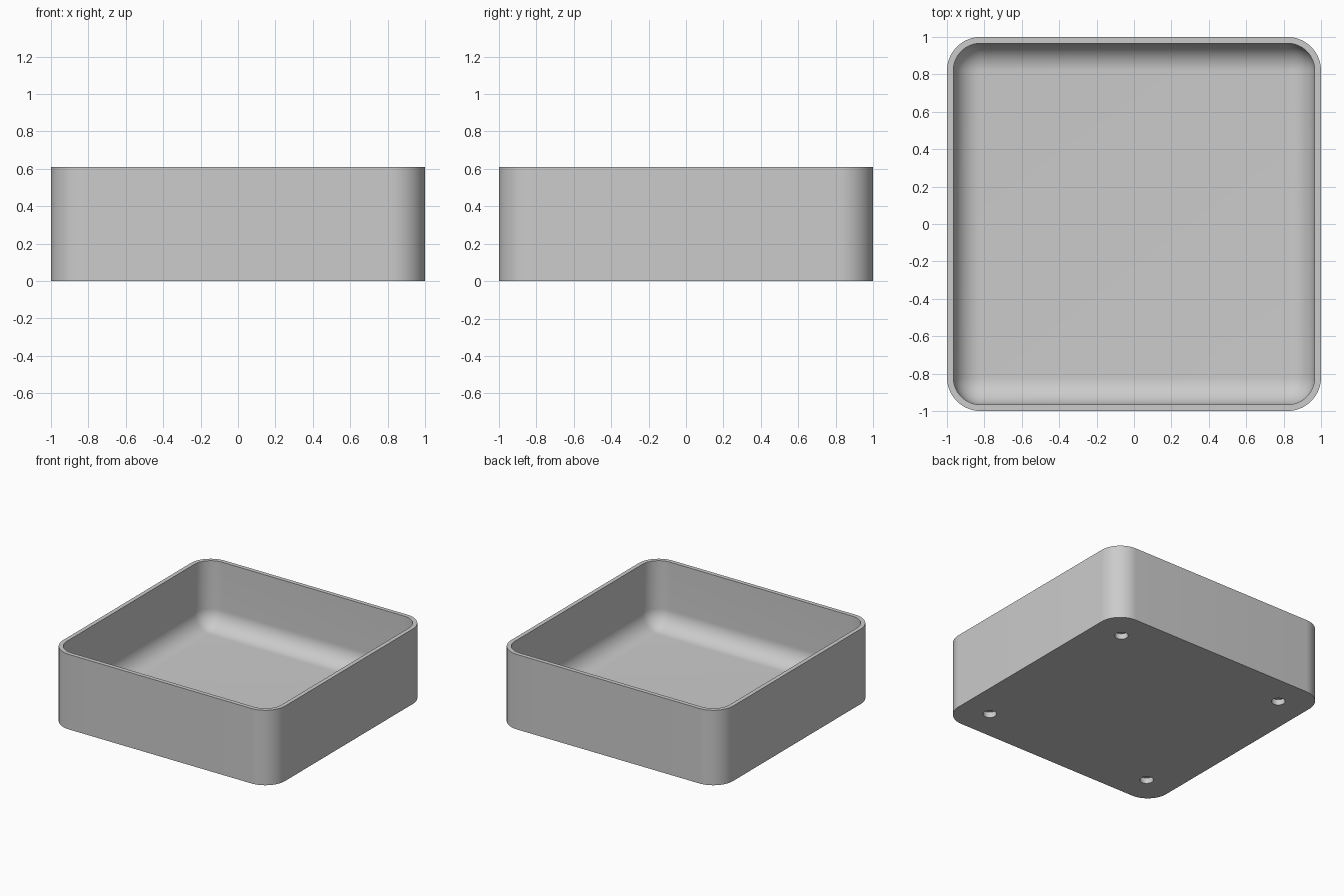
import bpy
import bmesh
from math import pi, sin, cos, radians
from mathutils import Matrix, Vector

cube = bpy.data.objects.get("Cube")
if cube:
    bpy.data.objects.remove(cube, do_unlink=True)

HEIGHT = 0.61
WALL = 0.034
CORNER = 0.18        # outer corner radius
FLOOR = 0.075        # floor thickness
FILLET = CORNER - WALL
ARC = 16             # segments per rounded corner

grey = bpy.data.materials.new("plain grey")
grey.use_nodes = True
colour = (0.6, 0.6, 0.6, 1)
grey.diffuse_color = colour
grey.node_tree.nodes["Principled BSDF"].inputs["Base Color"].default_value = colour


def ring(bm, inset, z):
    """Rounded square, inset from the outer wall."""
    r = max(CORNER - inset, 0.002)
    c = 1 - inset - r
    verts = []
    for q, (sx, sy) in enumerate([(1, 1), (-1, 1), (-1, -1), (1, -1)]):
        for i in range(ARC + 1):
            a = q * pi / 2 + i / ARC * pi / 2
            verts.append(bm.verts.new((sx * c + r * cos(a), sy * c + r * sin(a), z)))
    return verts


# Tray: outer wall, rim, inner wall and rounded transition to the floor
bm = bmesh.new()
profile = [(0, 0), (0, HEIGHT), (WALL, HEIGHT)]
for i in range(ARC + 1):
    a = i / ARC * pi / 2
    profile.append((WALL + FILLET * (1 - cos(a)), FLOOR + FILLET * (1 - sin(a))))
rings = [ring(bm, inset, z) for inset, z in profile]
for low, high in zip(rings, rings[1:]):
    n = len(low)
    for i in range(n):
        j = (i + 1) % n
        bm.faces.new((low[i], low[j], high[j], high[i]))
bm.faces.new(rings[0][::-1])
bm.faces.new(rings[-1])
bmesh.ops.recalc_face_normals(bm, faces=bm.faces)
mesh = bpy.data.meshes.new("tray")
bm.to_mesh(mesh)
bm.free()
mesh.materials.append(grey)
tray = bpy.data.objects.new("tray", mesh)
bpy.context.collection.objects.link(tray)

# Four round blind holes under the corners
HOLE_POS, HOLE_RADIUS, HOLE_DEPTH = 0.755, 0.05, 0.045
bm = bmesh.new()
for sx in (-1, 1):
    for sy in (-1, 1):
        bmesh.ops.create_cone(
            bm, cap_ends=True, segments=32, radius1=HOLE_RADIUS, radius2=HOLE_RADIUS,
            depth=2 * HOLE_DEPTH,
            matrix=Matrix.Translation(Vector((sx * HOLE_POS, sy * HOLE_POS, 0))))
cut_mesh = bpy.data.meshes.new("hole_cutter")
bm.to_mesh(cut_mesh)
bm.free()
cut_mesh.materials.append(grey)
cutter = bpy.data.objects.new("hole_cutter", cut_mesh)
bpy.context.collection.objects.link(cutter)
cutter.hide_render = True

cut = tray.modifiers.new("base_holes", 'BOOLEAN')
cut.operation = 'DIFFERENCE'
cut.solver = 'EXACT'
cut.object = cutter

# Bake the cut, then shade smooth with crisp edges
bpy.ops.object.select_all(action='DESELECT')
tray.select_set(True)
bpy.context.view_layer.objects.active = tray
bpy.ops.object.modifier_apply(modifier=cut.name)
bpy.data.objects.remove(cutter, do_unlink=True)
bpy.ops.object.shade_smooth_by_angle(angle=radians(30))
